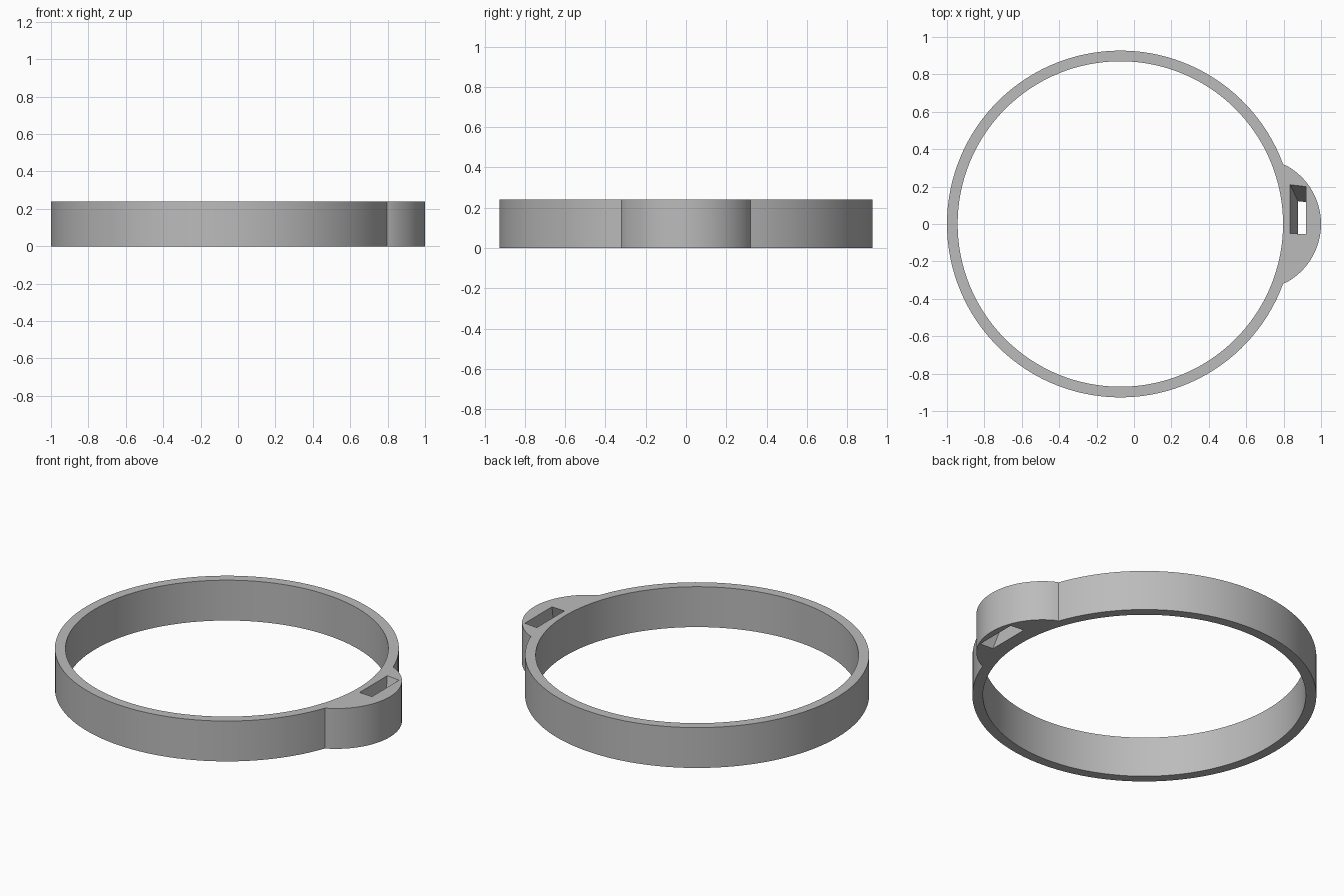
import bpy, bmesh, math

HEIGHT = 0.24
RING_X, RING_R, HOLE_R = -0.073, 0.927, 0.870
LUG_X, LUG_R = 0.644, 0.356
JOIN_X, JOIN_Y = 0.80, 0.32

cube = bpy.data.objects.get("Cube")
if cube:
    bpy.data.objects.remove(cube, do_unlink=True)

grey = bpy.data.materials.new("plain grey")
grey.use_nodes = True
colour = (0.5, 0.5, 0.5, 1)
grey.diffuse_color = colour
grey.node_tree.nodes["Principled BSDF"].inputs["Base Color"].default_value = colour


def arc(cx, r, start, end, steps):
    """Points along an arc centred on the x axis."""
    angles = [start + (end - start) * i / steps for i in range(steps + 1)]
    return [(cx + r * math.cos(a), r * math.sin(a)) for a in angles]


def prism(name, outline, z0, z1, shift=(0, 0)):
    """Outline extruded from z0 to z1, with the top slid sideways by shift."""
    bm = bmesh.new()
    base = bm.faces.new([bm.verts.new((x, y, z0)) for x, y in outline])
    top = bmesh.ops.extrude_face_region(bm, geom=[base], use_keep_orig=True)["geom"]
    bmesh.ops.translate(bm, vec=(shift[0], shift[1], z1 - z0),
                        verts=[v for v in top if isinstance(v, bmesh.types.BMVert)])
    bmesh.ops.recalc_face_normals(bm, faces=bm.faces)
    mesh = bpy.data.meshes.new(name)
    bm.to_mesh(mesh)
    bm.free()
    mesh.materials.append(grey)
    obj = bpy.data.objects.new(name, mesh)
    bpy.context.collection.objects.link(obj)
    return obj


def cut(target, cutter):
    """Subtract the cutter from the target, then discard the cutter."""
    mod = target.modifiers.new("cut", "BOOLEAN")
    mod.operation, mod.solver, mod.object = "DIFFERENCE", "EXACT", cutter
    bpy.context.view_layer.objects.active = target
    bpy.ops.object.modifier_apply(modifier=mod.name)
    bpy.data.objects.remove(cutter, do_unlink=True)


# Ring outline merging into the rounded lug on its left
ring_a = math.atan2(JOIN_Y, JOIN_X - RING_X)
lug_a = math.atan2(JOIN_Y, JOIN_X - LUG_X)
outline = arc(RING_X, RING_R, ring_a, 2 * math.pi - ring_a, 112)
outline += arc(LUG_X, LUG_R, -lug_a, lug_a, 32)[1:-1]
band = prism("ring_band", outline, 0, HEIGHT)

# Large round opening
opening = arc(RING_X, HOLE_R, 0, 2 * math.pi, 128)[:-1]
cut(band, prism("opening_cutter", opening, -0.1, HEIGHT + 0.1))

# Slanted slot through the lug, continued a little past both faces
slot_top = [(0.835, -0.05), (0.92, -0.055), (0.92, 0.20), (0.835, 0.21)]
slide_x, slide_y = -0.042, 0.088
extra = 0.1
low = 1 + extra
slot_low = [(x - slide_x * low, y - slide_y * low) for x, y in slot_top]
span = 1 + 2 * extra
cut(band, prism("slot_cutter", slot_low, -extra * HEIGHT, low * HEIGHT,
                (slide_x * span, slide_y * span)))

# Smooth curved walls with crisp rims
bpy.ops.object.select_all(action="DESELECT")
band.select_set(True)
bpy.context.view_layer.objects.active = band
bpy.ops.object.shade_smooth_by_angle(angle=math.radians(25))
